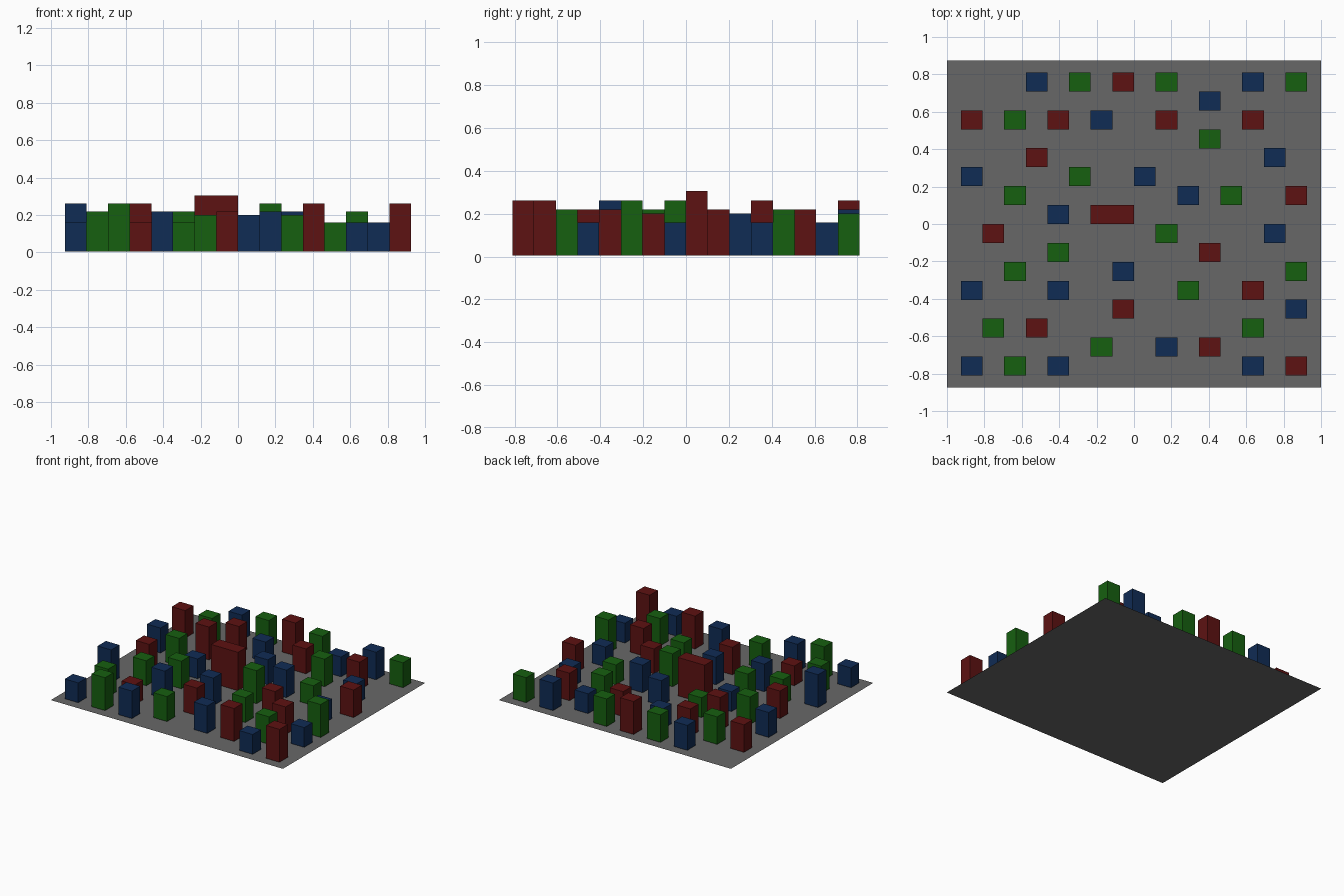
import bpy

if "Cube" in bpy.data.objects:
    bpy.data.objects.remove(bpy.data.objects["Cube"])

PX, PY = 1.85 / 16, 1.62 / 16     # cell size of the 16 x 16 city grid
Z0 = 0.006                        # blocks sit just above the ground sheet

COLOURS = {"red": (0.11, 0.006, 0.006, 1),
           "green": (0.008, 0.116, 0.005, 1),
           "blue": (0.005, 0.025, 0.09, 1)}

# roof height -> grid cells (column from the left, row from the back)
RED = {0.16: [(3, 13)],
       0.20: [(9, 2), (11, 9)],
       0.22: [(0, 2), (4, 2), (13, 2), (15, 6), (1, 8), (13, 11), (7, 12)],
       0.262: [(7, 0), (3, 4), (11, 14), (15, 15)]}
GREEN = {0.16: [(5, 5), (12, 6)],
         0.20: [(15, 0), (2, 10), (10, 11), (6, 14)],
         0.22: [(5, 0), (9, 0), (2, 2), (11, 3), (2, 6), (4, 9), (1, 13), (13, 13)],
         0.262: [(9, 8), (15, 10), (2, 15)]}
BLUE = {0.16: [(11, 1), (6, 2), (14, 4), (4, 7), (14, 8), (15, 12), (0, 15), (13, 15)],
        0.20: [(3, 0), (0, 5), (8, 5)],
        0.22: [(13, 0), (10, 6), (7, 10), (4, 11), (9, 14), (4, 15)],
        0.262: [(0, 11)]}


def material(name, colour):
    mat = bpy.data.materials.new(name)
    mat.diffuse_color = colour
    mat.use_nodes = True
    mat.node_tree.nodes["Principled BSDF"].inputs["Base Color"].default_value = mat.diffuse_color
    return mat


def building(name, col, row, top, mat, span=1):
    """Box filling span cells to the right of the given grid cell."""
    x, y = (col - 8 + span / 2) * PX, (7.5 - row) * PY
    bpy.ops.mesh.primitive_cube_add(size=1, location=(x, y, (Z0 + top) / 2))
    ob = bpy.context.object
    ob.name = name
    ob.scale = (span * PX, PY, top - Z0)
    ob.data.materials.append(mat)


mats = {name: material(name, colour) for name, colour in COLOURS.items()}

# flat ground sheet
bpy.ops.mesh.primitive_plane_add(size=1)
ground = bpy.context.object
ground.name = "ground_sheet"
ground.scale = (2, 1.75, 1)
ground.data.materials.append(material("ground_grey", (0.137, 0.137, 0.137, 1)))

# small buildings
for colour, plan in (("red", RED), ("green", GREEN), ("blue", BLUE)):
    for top, cells in plan.items():
        for col, row in cells:
            building(f"{colour}_building", col, row, top, mats[colour])

# double-width tower in the middle
building("central_tower", 6, 7, 0.305, mats["red"], span=2)
